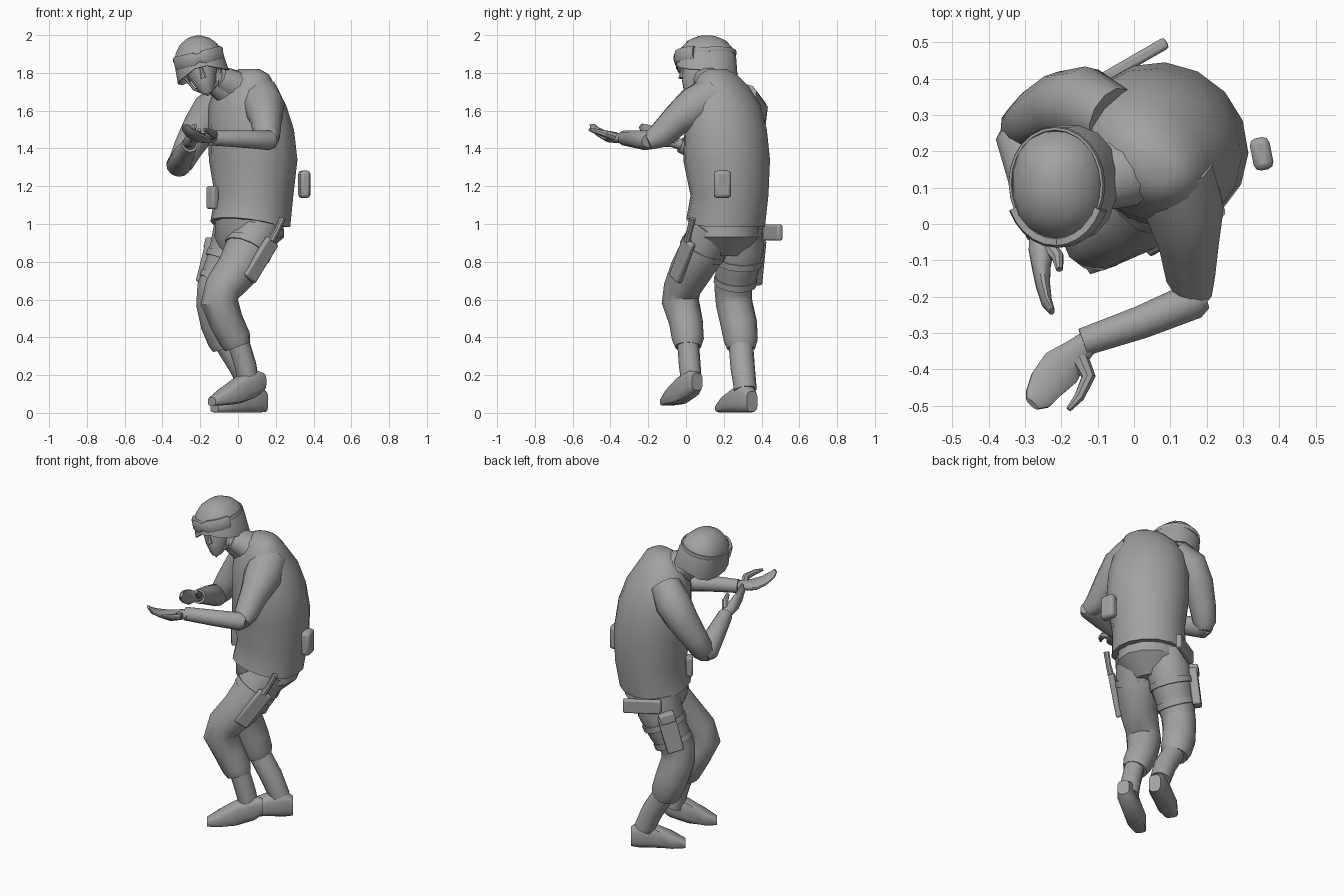
import bpy, bmesh, math
from mathutils import Vector, Matrix

if "Cube" in bpy.data.objects:
    bpy.data.objects.remove(bpy.data.objects["Cube"], do_unlink=True)

grey = bpy.data.materials.new("plain_grey")
grey.use_nodes = True
COLOUR = (0.36, 0.36, 0.36, 1)
grey.diffuse_color = COLOUR
grey.node_tree.nodes["Principled BSDF"].inputs["Base Color"].default_value = COLOUR

LATERAL = Vector((0.8, -0.6, 0))    # across the body, towards its left
FORWARD = Vector((-0.6, -0.8, 0))
UP = Vector((0, 0, 1))
HEAD = Matrix.Translation((-0.2, 0.11, 1.845)) @ Matrix.Rotation(math.radians(-14), 4, "Y")


def finish(name, bm, matrix=None, angle=40):
    """Turn a bmesh into a shaded, coloured object."""
    bmesh.ops.recalc_face_normals(bm, faces=bm.faces)
    mesh = bpy.data.meshes.new(name)
    bm.to_mesh(mesh)
    bm.free()
    if matrix:
        mesh.transform(matrix)
    mesh.materials.append(grey)
    obj = bpy.data.objects.new(name, mesh)
    bpy.context.collection.objects.link(obj)
    bpy.ops.object.select_all(action="DESELECT")
    obj.select_set(True)
    bpy.context.view_layer.objects.active = obj
    bpy.ops.object.shade_smooth_by_angle(angle=math.radians(angle))
    return obj


def tube(name, rings, side=LATERAL, axis=None, n=12, power=1, matrix=None, caps=True, rule=None):
    """Loft oval rings (x, y, z, half width along side, half depth)."""
    bm = bmesh.new()
    centres = [Vector(r[:3]) for r in rings]
    loops = []
    for i, ring in enumerate(rings):
        last = min(i + 1, len(rings) - 1)
        t = Vector(axis) if axis else centres[last] - centres[max(i - 1, 0)]
        t.normalize()
        u = Vector(side)
        u = (u - t * u.dot(t)).normalized()
        v = t.cross(u)
        a, b = ring[3], ring[-1]
        loop = []
        for k in range(n):
            angle = math.tau * (k + 0.5) / n
            c, s = math.cos(angle), math.sin(angle)
            c, s = (math.copysign(abs(w) ** power, w) for w in (c, s))
            p = centres[i] + u * a * c + v * b * s
            if rule and i == 0:
                p.z += rule(c, s)
            loop.append(bm.verts.new(p))
        loops.append(loop)
    for low, high in zip(loops, loops[1:]):
        for k in range(n):
            j = (k + 1) % n
            bm.faces.new((low[k], low[j], high[j], high[k]))
    if caps:
        bm.faces.new(loops[0])
        bm.faces.new(loops[-1])
    return finish(name, bm, matrix)


def box(name, centre, size, across, up, bevel=0.01):
    """Bevelled box whose x follows across and whose z follows up."""
    z = Vector(up).normalized()
    x = Vector(across)
    x = (x - z * x.dot(z)).normalized()
    rotation = Matrix((x, z.cross(x), z)).transposed().to_4x4()
    bm = bmesh.new()
    bmesh.ops.create_cube(bm, size=1, matrix=Matrix.Diagonal((*size, 1)))
    obj = finish(name, bm, Matrix.Translation(centre) @ rotation, 30)
    mod = obj.modifiers.new("soft_edges", "BEVEL")
    mod.width = bevel
    mod.segments = 2
    return obj


def band(name, centre, axis, radius, height=0.035):
    """Strap wrapped round a limb."""
    c, t = Vector(centre), Vector(axis).normalized()
    ends = [c - t * height / 2, c + t * height / 2]
    return tube(name, [(*e, radius) for e in ends])


# Jacket, with the hem lifted at the front, and hips
tube("jacket", [
    (.065, .21, .985, .215, .205), (.085, .23, 1.15, .21, .205), (.08, .215, 1.34, .24, .225),
    (.07, .21, 1.5, .235, .21), (.05, .2, 1.63, .215, .185), (.04, .185, 1.73, .17, .135),
    (.055, .17, 1.79, .12, .09), (.06, .165, 1.82, .06, .045)],
    axis=UP, n=16, rule=lambda c, s: 0.05 * max(0, -s))
tube("hips", [(.06, .21, 1.08, .18), (.06, .21, .93, .19, .18), (.03, .2, .83, .11, .1)], axis=UP)
tube("collar", [(.02, .17, 1.7, .12, .1), (-.07, .13, 1.75, .095, .08), (-.11, .11, 1.77, .08, .07)])
tube("neck", [(-.03, .15, 1.68, .075), (-.18, .1, 1.8, .065)])

# Legs
tube("left_trouser", [
    (.11, .15, .99, .12), (.06, .1, .88, .125), (0, .03, .76, .115), (-.08, -.02, .66, .1),
    (-.1, -.03, .59, .1), (-.06, 0, .48, .09), (-.015, .01, .39, .085), (0, .01, .35, .07)])
tube("right_trouser", [
    (0, .28, .98, .13), (-.02, .285, .87, .13), (-.07, .27, .75, .115), (-.12, .25, .65, .1),
    (-.125, .255, .58, .098), (-.1, .28, .47, .098), (-.07, .29, .38, .09), (-.06, .29, .34, .075)])

# Boots
TOE = Vector((-.82, -.57, 0))
ACROSS = TOE.cross(UP)
tube("left_boot_shaft", [(0, .01, .38, .058), (.04, .02, .25, .058), (.06, .03, .15, .055)])
tube("right_boot_shaft", [(-.06, .29, .37, .065), (.02, .3, .24, .065), (.07, .315, .12, .06)])
tube("left_boot_foot", [
    (.13, .06, .165, .035, .045), (.09, .035, .155, .05, .07), (0, -.02, .12, .052, .072),
    (-.08, -.07, .085, .056, .045), (-.14, -.11, .06, .035, .022)],
    side=ACROSS, axis=TOE, power=.6)
tube("right_boot_foot", [
    (.14, .35, .06, .035, .055), (.1, .325, .075, .05, .075), (.02, .275, .068, .054, .067),
    (-.06, .225, .045, .058, .045), (-.125, .185, .025, .038, .022)],
    side=ACROSS, axis=TOE, power=.6)

# Left arm
tube("left_upper_sleeve", [
    (.11, .15, 1.68, .11), (.14, .04, 1.615, .11), (.15, -.05, 1.55, .085),
    (.155, -.14, 1.465, .07), (.17, -.205, 1.435, .045)])
tube("left_forearm_sleeve", [
    (.195, -.2, 1.44, .035), (.165, -.21, 1.443, .053), (.02, -.27, 1.45, .047),
    (-.14, -.325, 1.455, .04)], side=UP)
tube("left_hand", [
    (-.12, -.32, 1.456, .032, .028), (-.16, -.355, 1.455, .042, .028), (-.2, -.395, 1.455, .06, .024),
    (-.24, -.44, 1.475, .052, .018), (-.265, -.48, 1.5, .04, .014), (-.28, -.495, 1.525, .022, .008)],
    side=(.75, -.65, 0))
tube("left_thumb", [
    (-.15, -.37, 1.46, .026), (-.125, -.42, 1.475, .02), (-.15, -.475, 1.49, .015),
    (-.18, -.51, 1.5, .008)], n=8)

# Right arm
tube("right_upper_sleeve", [
    (-.06, .29, 1.67, .09), (-.14, .33, 1.6, .105), (-.2, .325, 1.51, .095), (-.265, .295, 1.4, .078),
    (-.305, .265, 1.315, .066), (-.31, .255, 1.27, .035)])
tube("right_forearm_sleeve", [
    (-.315, .28, 1.29, .04), (-.315, .24, 1.31, .066), (-.285, .1, 1.37, .055), (-.255, -.03, 1.42, .042)])
tube("right_hand", [
    (-.256, -.01, 1.415, .03), (-.255, -.07, 1.435, .036, .03), (-.255, -.12, 1.45, .026, .045),
    (-.25, -.17, 1.475, .02, .04), (-.24, -.215, 1.5, .015, .03), (-.225, -.24, 1.52, .008, .015)],
    side=(1, 0, 0))
tube("right_thumb", [
    (-.24, -.06, 1.44, .024), (-.21, -.09, 1.47, .018), (-.205, -.125, 1.5, .01)], n=8)

# Head, in its own upright frame
tube("face", [
    (0, -.085, -.158, .028, .03), (0, -.065, -.135, .045, .06), (0, -.045, -.09, .066, .088),
    (0, -.03, -.045, .08, .1), (0, -.012, 0, .088, .115), (0, 0, .06, .085, .11)],
    side=(1, 0, 0), axis=UP, matrix=HEAD)
tube("nose", [
    (0, -.135, -.075, .019, .016), (0, -.13, -.05, .013, .014), (0, -.12, -.01, .008, .01)],
    side=(1, 0, 0), axis=UP, n=8, matrix=HEAD)
for name, sx in (("left_ear", 1), ("right_ear", -1)):
    tube(name, [(sx * .08, .01, -.085, .01, .015), (sx * .086, .01, -.05, .014, .03),
                (sx * .085, .01, -.01, .01, .02)], side=(1, 0, 0), axis=UP, n=8, matrix=HEAD)
tube("chin_strap", [
    (-.1, -.01, -.04, .008), (-.062, -.06, -.12, .008), (0, -.1, -.165, .008),
    (.062, -.06, -.12, .008), (.1, -.01, -.04, .008)], side=(0, 1, 0), n=6, matrix=HEAD)

# Helmet: side flaps hang low, the brow is cut high
helmet = tube("helmet", [
    (0, 0, 0, .142, .165), (0, 0, .035, .134, .158), (0, 0, .085, .116, .138),
    (0, 0, .125, .083, .102), (0, 0, .148, .04, .052), (0, 0, .153, .015, .02)],
    side=(1, 0, 0), axis=UP, n=16, matrix=HEAD, power=.88,
    rule=lambda c, s: -.065 * abs(c) - .045 * max(0, s))
bm = bmesh.new()
bm.from_mesh(helmet.data)
bottom = [f for f in bm.faces if len(f.verts) > 4 and f.calc_center_median().z < HEAD.translation.z + .05]
bmesh.ops.delete(bm, geom=bottom, context="FACES_ONLY")
bm.to_mesh(helmet.data)
bm.free()
shell = helmet.modifiers.new("shell", "SOLIDIFY")
shell.thickness = 0.01


def around(radius_x, radius_y, degrees):
    a = math.radians(degrees)
    return radius_x * math.cos(a), radius_y * math.sin(a)


# Goggles across the brow with a notch over the nose, and their strap
tube("goggles", [
    (*around(.132, .16, d), .035, .022 if d == 270 else .036, .016) for d in range(205, 340, 13)],
    side=UP, n=8, power=.6, matrix=HEAD)
tube("goggle_strap", [
    (*around(.13, .152, d), .05 + .012 * math.sin(math.radians(d)), .014, .007)
    for d in range(-30, 215, 15)], side=UP, n=6, matrix=HEAD)

# Belt pouches
box("left_pouch", (.351, .193, 1.21), (.055, .09, .145), (1, .2, 0), UP, .018)
box("front_pouch", (-.135, .16, 1.14), (.04, .065, .12), (.8, .6, 0), UP)

# Knife in its sheath on the left thigh
KNIFE = Vector((.5, .3, .82))
box("knife_sheath", (.12, -.02, .81), (.035, .085, .25), (.65, -.7, 0), KNIFE)
tube("knife_handle", [(.175, .005, .91, .02), (.205, .018, .96, .016), (.235, .035, 1.03, .018)], n=8)

# Holster and pistol grip on the right thigh
box("holster", (-.15, .365, .79), (.05, .1, .22), (-.7, .7, 0), (.25, .1, 1))
box("holster_flap", (-.13, .375, .89), (.06, .09, .06), (-.7, .7, 0), (.25, .1, 1))
box("pistol_grip", (-.005, .445, .955), (.085, .033, .22), UP, (.2, .115, 0))

# Thigh straps
band("left_thigh_strap", (.055, .092, .87), (.5, .5, 1), .129)
band("right_upper_strap", (-.045, .28, .81), (.4, .1, 1), .13)
band("right_lower_strap", (-.093, .262, .7), (.45, .1, 1), .115)
